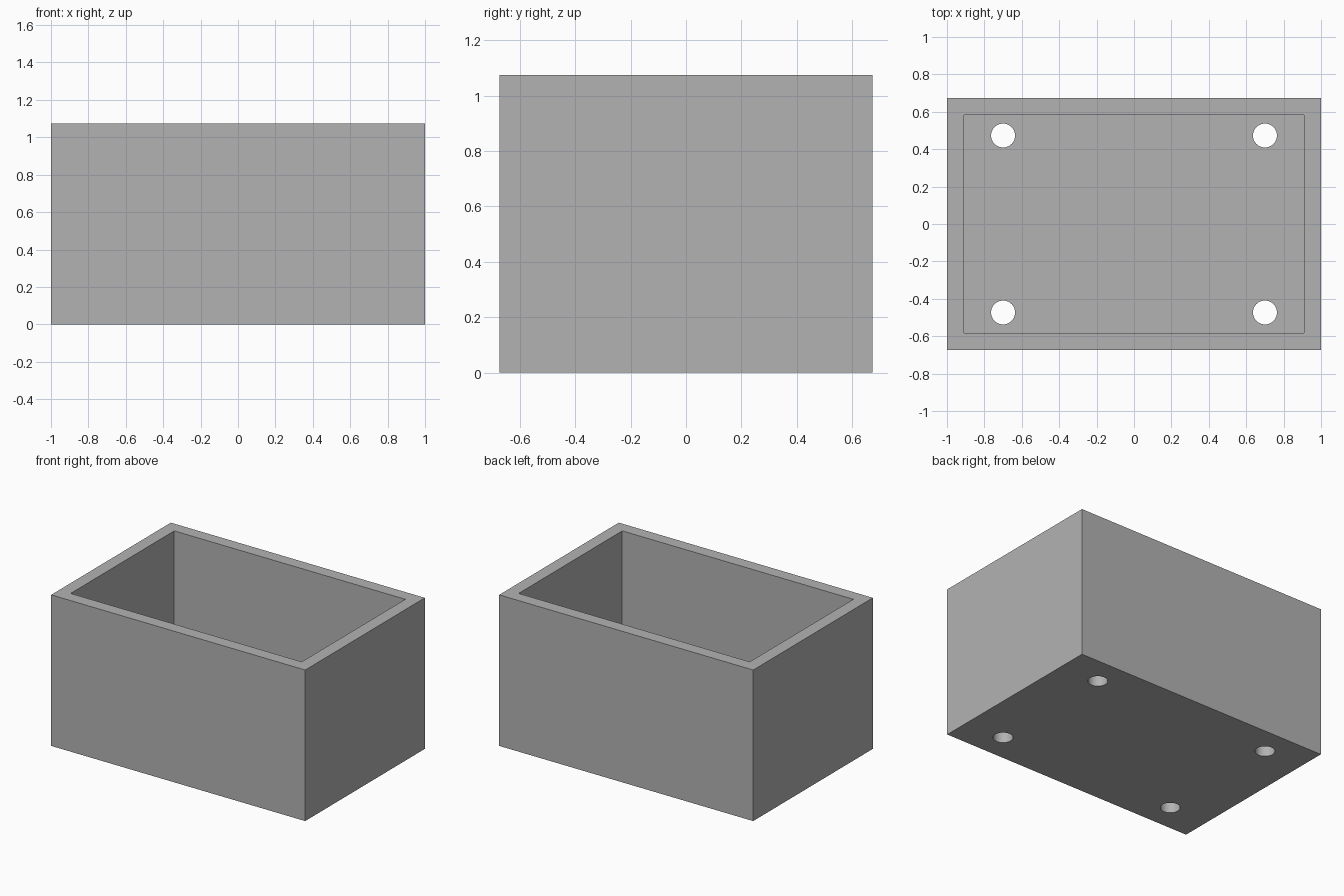
import bpy

if "Cube" in bpy.data.objects:
    bpy.data.objects.remove(bpy.data.objects["Cube"], do_unlink=True)

WIDTH, DEPTH, HEIGHT = 2.0, 1.345, 1.075
WALL = 0.09
HOLE_X, HOLE_Y, HOLE_RADIUS = 0.70, 0.473, 0.064

grey = bpy.data.materials.new("plain grey")
grey.use_nodes = True
colour = (0.45, 0.45, 0.45, 1)
grey.diffuse_color = colour
grey.node_tree.nodes["Principled BSDF"].inputs["Base Color"].default_value = colour


def block(name, size, bottom):
    bpy.ops.mesh.primitive_cube_add(size=1, location=(0, 0, bottom + size[2] / 2))
    obj = bpy.context.object
    obj.name = name
    obj.scale = size
    bpy.ops.object.transform_apply(location=True, rotation=False, scale=True)
    obj.data.materials.append(grey)
    return obj


def cut(target, cutter):
    mod = target.modifiers.new(cutter.name, 'BOOLEAN')
    mod.operation = 'DIFFERENCE'
    mod.solver = 'EXACT'
    mod.object = cutter
    bpy.context.view_layer.objects.active = target
    bpy.ops.object.modifier_apply(modifier=mod.name)
    bpy.data.objects.remove(cutter, do_unlink=True)


# Open box: solid block with the interior hollowed out above the floor
box = block("open_box", (WIDTH, DEPTH, HEIGHT), 0)
cut(box, block("cavity_cutter", (WIDTH - 2 * WALL, DEPTH - 2 * WALL, HEIGHT), WALL))

# Four round drain holes through the floor
for sx in (-1, 1):
    for sy in (-1, 1):
        bpy.ops.mesh.primitive_cylinder_add(
            vertices=48, radius=HOLE_RADIUS, depth=4 * WALL,
            location=(sx * HOLE_X, sy * HOLE_Y, 0))
        hole = bpy.context.object
        hole.name = "hole_cutter"
        hole.data.materials.append(grey)
        cut(box, hole)

# Smooth hole walls, crisp box edges
bpy.ops.object.select_all(action='DESELECT')
box.select_set(True)
bpy.context.view_layer.objects.active = box
bpy.ops.object.shade_smooth_by_angle()
